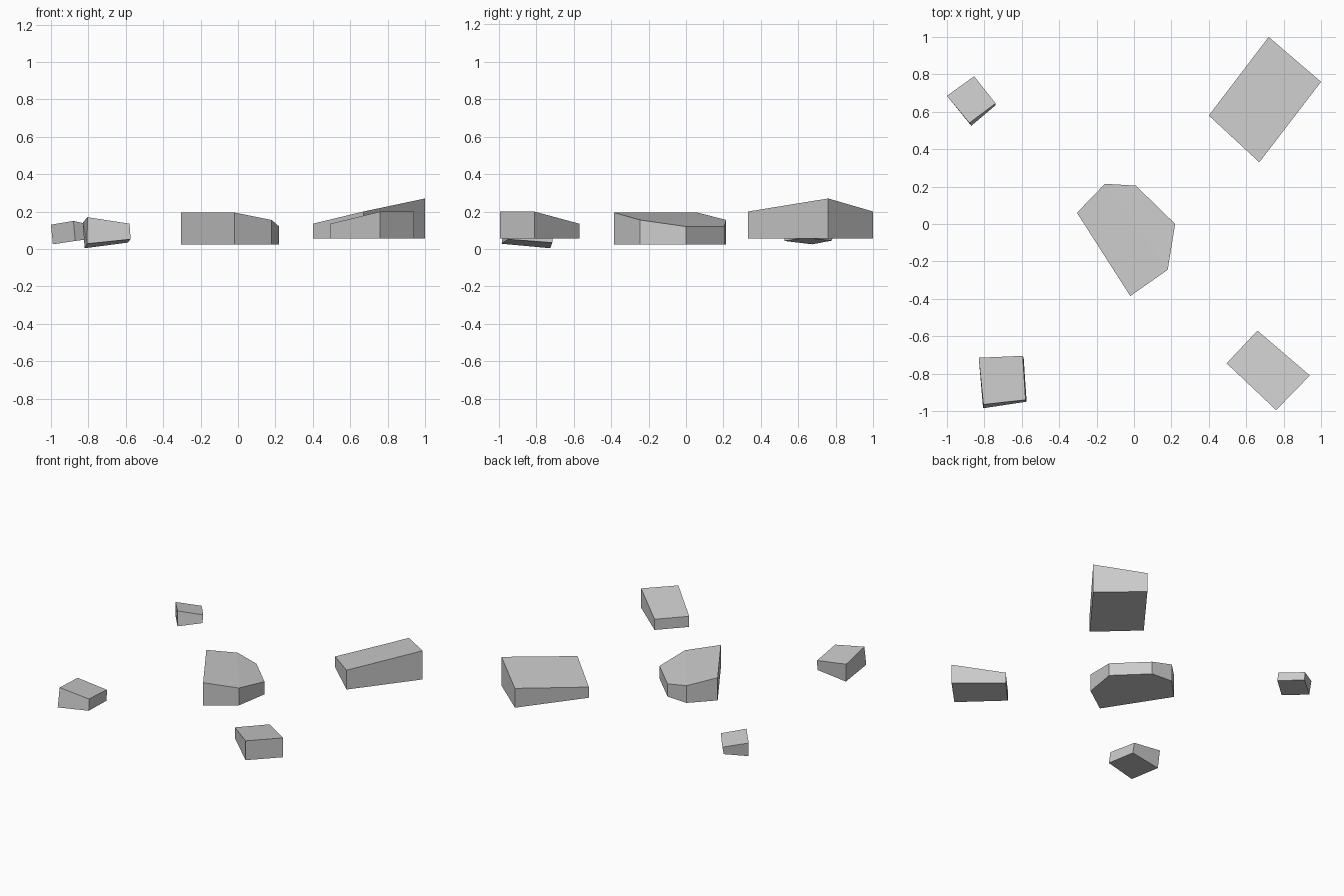
import bpy
import bmesh

cube = bpy.data.objects.get("Cube")
if cube:
    bpy.data.objects.remove(cube, do_unlink=True)

# One stone grey for everything
grey = bpy.data.materials.new("stone_grey")
grey.use_nodes = True
colour = (0.6, 0.6, 0.6, 1)
grey.diffuse_color = colour
grey.node_tree.nodes["Principled BSDF"].inputs["Base Color"].default_value = colour


def add_block(name, top, bottom, strips=None):
    """Flat-faced block: a top outline joined to a matching bottom outline."""
    bm = bmesh.new()
    upper = [bm.verts.new(p) for p in top]
    lower = [bm.verts.new(p) for p in bottom]
    n = len(upper)
    for strip in strips or [range(n)]:
        bm.faces.new([upper[i] for i in strip])
    bm.faces.new(lower[::-1])
    for i in range(n):
        j = (i + 1) % n
        bm.faces.new((upper[i], lower[i], lower[j], upper[j]))
    bmesh.ops.recalc_face_normals(bm, faces=bm.faces)
    mesh = bpy.data.meshes.new(name)
    bm.to_mesh(mesh)
    bm.free()
    mesh.materials.append(grey)
    obj = bpy.data.objects.new(name, mesh)
    bpy.context.collection.objects.link(obj)
    return obj


def add_upright(name, top, floor, strips=None):
    """Block with vertical walls and a level underside."""
    return add_block(name, top, [(x, y, floor) for x, y, z in top], strips)


# Six-sided centre stone with a sloping top made of two strips
add_upright("centre_stone",
            [(-0.305, 0.06, 0.195), (-0.02, -0.385, 0.195), (0.18, -0.245, 0.155),
             (0.22, 0, 0.12), (0.01, 0.205, 0.12), (-0.155, 0.215, 0.155)],
            0.025, [(0, 1, 2, 5), (5, 2, 3, 4)])

# Upright stones on the left side
add_upright("back_left_stone",
            [(0.4, 0.58, 0.135), (0.67, 0.33, 0.2), (1, 0.76, 0.27), (0.72, 1, 0.2)],
            0.055)
add_upright("front_left_stone",
            [(0.495, -0.745, 0.135), (0.76, -0.995, 0.2), (0.94, -0.81, 0.2),
             (0.66, -0.57, 0.135)],
            0.055)

# Tilted stones on the right side
add_block("front_right_stone",
          [(-0.805, -0.965, 0.17), (-0.58, -0.94, 0.135), (-0.595, -0.705, 0.11),
           (-0.83, -0.715, 0.141)],
          [(-0.807, -0.985, 0.028), (-0.574, -0.95, 0.052), (-0.59, -0.715, 0.034),
           (-0.82, -0.725, 0.004)])
add_block("back_right_stone",
          [(-1, 0.685, 0.13), (-0.88, 0.54, 0.15), (-0.74, 0.645, 0.118),
           (-0.855, 0.79, 0.1)],
          [(-0.99, 0.675, 0.025), (-0.87, 0.525, 0.043), (-0.74, 0.635, 0.06),
           (-0.86, 0.78, 0.045)])
